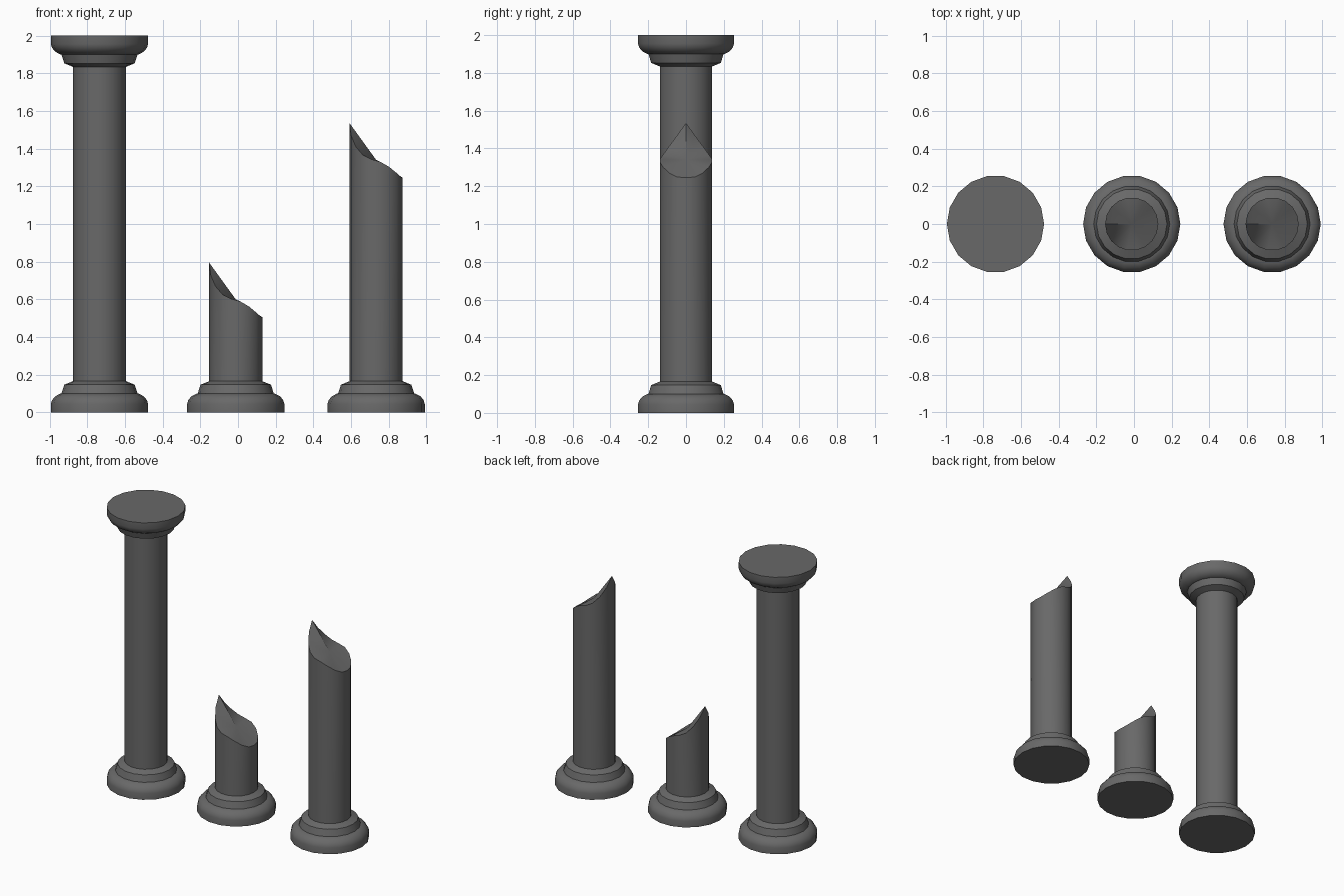
import bpy, bmesh, math

if "Cube" in bpy.data.objects:
    bpy.data.objects.remove(bpy.data.objects["Cube"])

SIDES = 18
SHAFT_R = 0.141
# Moulding profile (radius, height): torus, step, collar, shaft
MOULDING = [(0.258, 0.0), (0.258, 0.045), (0.252, 0.065), (0.236, 0.085),
            (0.208, 0.1), (0.202, 0.1), (0.187, 0.147), (SHAFT_R, 0.166)]
# Break rim height relative to its centre, from the peak (-x) round to +x
BREAK_RIM = [0.195, 0.128, 0.07, 0.026, 0.003, -0.011, -0.038, -0.069, -0.091, -0.095]

stone = bpy.data.materials.new("dark grey stone")
stone.diffuse_color = (0.14, 0.14, 0.14, 1)
stone.use_nodes = True
stone.node_tree.nodes["Principled BSDF"].inputs["Base Color"].default_value = stone.diffuse_color


def ring(bm, r, z_of):
    """Ring of vertices starting at -x; z_of gives height per index."""
    out = []
    for i in range(SIDES):
        a = math.pi + 2 * math.pi * i / SIDES
        out.append(bm.verts.new((r * math.cos(a), r * math.sin(a), z_of(i))))
    return out


def column(name, x, break_z=None):
    bm = bmesh.new()
    rings = [ring(bm, r, lambda i, z=z: z) for r, z in MOULDING]
    if break_z is None:
        # mirrored capital
        rings += [ring(bm, r, lambda i, z=z: 2 - z) for r, z in reversed(MOULDING)]
    else:
        # slanted broken rim
        rings.append(ring(bm, SHAFT_R, lambda i: break_z + BREAK_RIM[min(i, SIDES - i)]))
    for lo, hi in zip(rings, rings[1:]):
        for i in range(SIDES):
            j = (i + 1) % SIDES
            bm.faces.new((lo[i], lo[j], hi[j], hi[i]))
    bm.faces.new(rings[0][::-1])
    top = rings[-1]
    if break_z is None:
        bm.faces.new(top)
    else:
        # fractured surface fans out from its centre
        c = bm.verts.new((0, 0, break_z))
        for i in range(SIDES):
            bm.faces.new((top[i], top[(i + 1) % SIDES], c))
    me = bpy.data.meshes.new(name)
    bm.to_mesh(me)
    bm.free()
    me.materials.append(stone)
    ob = bpy.data.objects.new(name, me)
    ob.location.x = x
    bpy.context.collection.objects.link(ob)
    bpy.ops.object.select_all(action='DESELECT')
    ob.select_set(True)
    bpy.context.view_layer.objects.active = ob
    bpy.ops.object.shade_smooth_by_angle(angle=math.radians(30))


column("whole_column", -0.735)
column("short_broken_column", -0.012, 0.60)
column("tall_broken_column", 0.733, 1.34)
